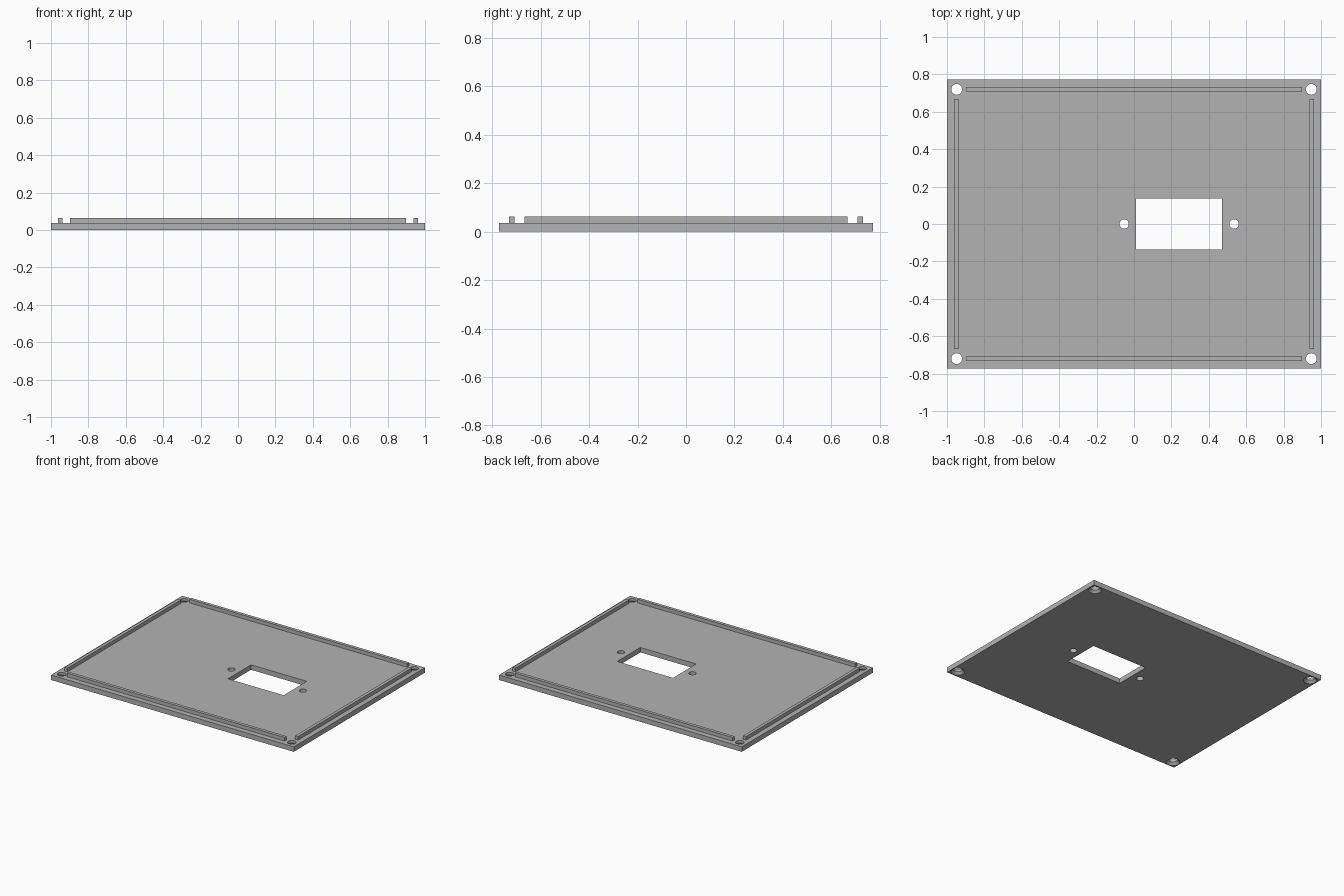
import bpy, bmesh
from mathutils import Matrix, Vector

if "Cube" in bpy.data.objects:
    bpy.data.objects.remove(bpy.data.objects["Cube"])

HX, HY, T, TOP = 1.0, 0.772, 0.037, 0.064   # plate half sizes, thickness, ridge top

grey = bpy.data.materials.new("plain grey")
grey.diffuse_color = (0.45, 0.45, 0.45, 1)
grey.use_nodes = True
grey.node_tree.nodes["Principled BSDF"].inputs["Base Color"].default_value = grey.diffuse_color


def add_box(bm, x0, x1, y0, y1, z0, z1):
    mid = Vector((x0 + x1, y0 + y1, z0 + z1)) / 2
    scale = Matrix.Diagonal((x1 - x0, y1 - y0, z1 - z0, 1))
    bmesh.ops.create_cube(bm, size=1, matrix=Matrix.Translation(mid) @ scale)


def add_cone(bm, x, y, z0, z1, r0, r1):
    bmesh.ops.create_cone(bm, cap_ends=True, segments=32, radius1=r0, radius2=r1, depth=z1 - z0,
                          matrix=Matrix.Translation((x, y, (z0 + z1) / 2)))


def finish(bm, name):
    me = bpy.data.meshes.new(name)
    bm.to_mesh(me)
    bm.free()
    me.materials.append(grey)
    ob = bpy.data.objects.new(name, me)
    bpy.context.collection.objects.link(ob)
    return ob


# Base plate
bm = bmesh.new()
add_box(bm, -HX, HX, -HY, HY, 0, T)
plate = finish(bm, "base_plate")


def cut(bm, name):
    cutter = finish(bm, name)
    cutter.hide_render = True
    cutter.hide_set(True)
    mod = plate.modifiers.new(name, "BOOLEAN")
    mod.operation, mod.solver, mod.object = "DIFFERENCE", "EXACT", cutter


# Connector window with a screw hole on either side
bm = bmesh.new()
add_box(bm, 0.012, 0.471, -0.136, 0.136, -0.1, 0.1)
for x in (-0.053, 0.535):
    add_cone(bm, x, 0, -0.1, 0.1, 0.025, 0.025)
# Corner screw holes
corners = [(sx * 0.948, sy * 0.72) for sx in (-1, 1) for sy in (-1, 1)]
for x, y in corners:
    add_cone(bm, x, y, -0.1, 0.1, 0.029, 0.029)
cut(bm, "opening_cutter")

# Countersinks on the underside
bm = bmesh.new()
for x, y in corners:
    add_cone(bm, x, y, -0.005, 0.02, 0.051, 0.027)
cut(bm, "countersink_cutter")

# Locating ridges along the four edges
for s, long_name, short_name in ((-1, "front_ridge", "left_ridge"), (1, "back_ridge", "right_ridge")):
    bm = bmesh.new()
    add_box(bm, -0.897, 0.897, s * 0.72 - 0.012, s * 0.72 + 0.012, T, TOP)
    finish(bm, long_name)
    bm = bmesh.new()
    add_box(bm, s * 0.95 - 0.012, s * 0.95 + 0.012, -0.667, 0.667, T, TOP)
    finish(bm, short_name)
